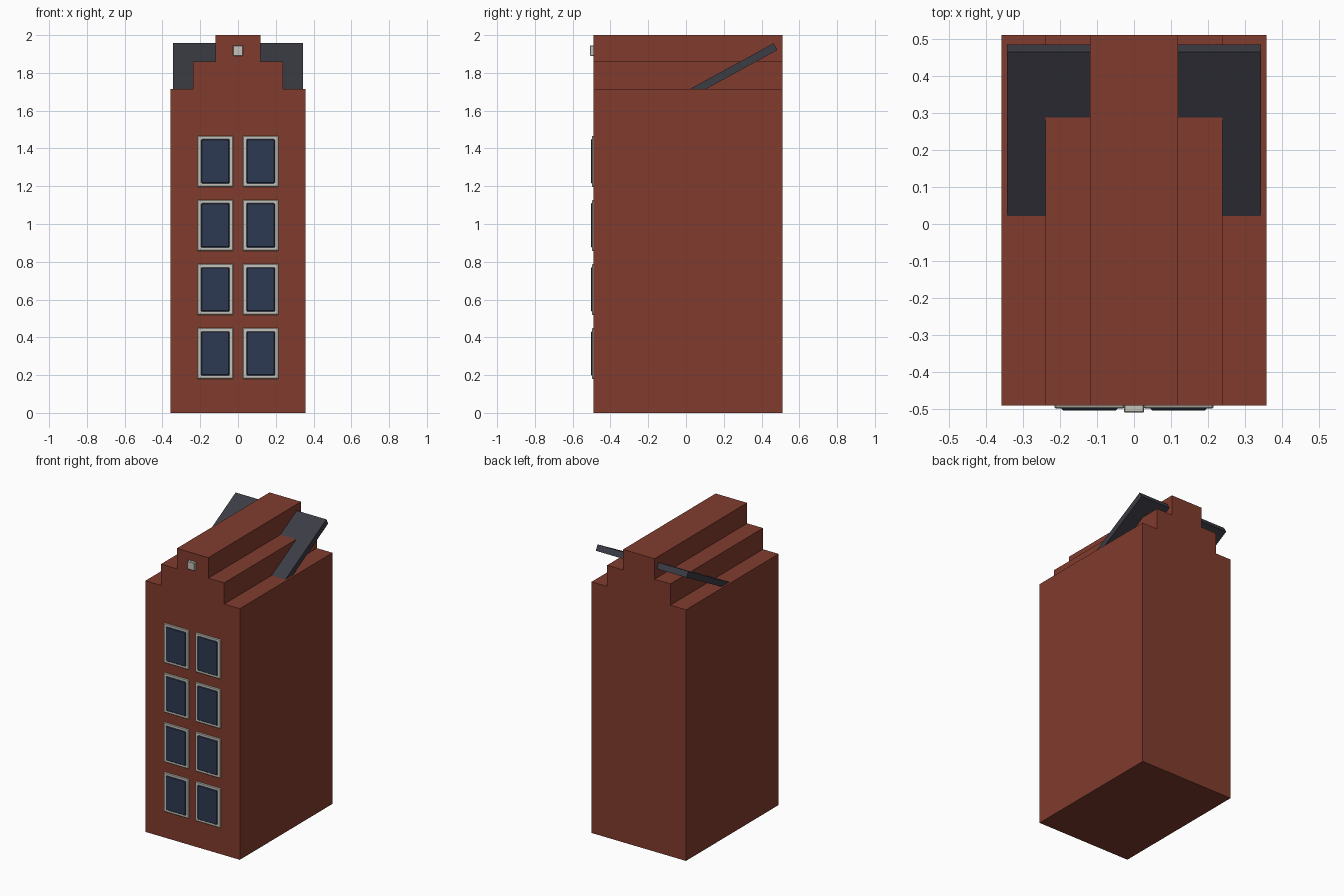
import bpy
import bmesh
from math import atan2, cos, sin

if "Cube" in bpy.data.objects:
    bpy.data.objects.remove(bpy.data.objects["Cube"], do_unlink=True)


def material(name, rgb):
    mat = bpy.data.materials.new(name)
    mat.use_nodes = True
    mat.diffuse_color = (*rgb, 1)
    mat.node_tree.nodes["Principled BSDF"].inputs["Base Color"].default_value = (*rgb, 1)
    return mat


brick = material("red brick", (0.22, 0.045, 0.027))
slate = material("dark slate", (0.045, 0.045, 0.06))
glass = material("blue glass", (0.026, 0.042, 0.088))
stone = material("pale stone", (0.56, 0.54, 0.48))

FRONT, BACK, HALF = -0.49, 0.51, 0.357


def finish(name, bm, mat, bevel=0):
    bmesh.ops.recalc_face_normals(bm, faces=bm.faces)
    mesh = bpy.data.meshes.new(name)
    bm.to_mesh(mesh)
    bm.free()
    mesh.materials.append(mat)
    obj = bpy.data.objects.new(name, mesh)
    bpy.context.collection.objects.link(obj)
    if bevel:
        mod = obj.modifiers.new("soft edges", "BEVEL")
        mod.width, mod.segments = bevel, 1
    return obj


def box(name, low, high, mat, bevel=0):
    bm = bmesh.new()
    bmesh.ops.create_cube(bm, size=1)
    for v in bm.verts:
        v.co = [a + (c + 0.5) * (b - a) for c, a, b in zip(v.co, low, high)]
    return finish(name, bm, mat, bevel)


def prism(name, points, depth, mat):
    """Extrude a closed outline along the given vector."""
    bm = bmesh.new()
    face = bm.faces.new([bm.verts.new(p) for p in points])
    moved = bmesh.ops.extrude_face_region(bm, geom=[face], use_keep_orig=True)["geom"]
    bmesh.ops.translate(bm, vec=depth, verts=[g for g in moved if isinstance(g, bmesh.types.BMVert)])
    return finish(name, bm, mat)


# Main block
box("house_body", (-HALF, FRONT, 0), (HALF, BACK, 1.575), brick)

# Stepped gable running the whole depth
right = [(HALF, 1.575), (HALF, 1.715), (0.239, 1.715), (0.239, 1.86), (0.119, 1.86), (0.119, 2.0)]
outline = right + [(-x, z) for x, z in reversed(right)]
prism("stepped_gable", [(x, FRONT, z) for x, z in outline], (0, BACK - FRONT, 0), brick)

# Tilted roof slab passing through the gable
top_y, top_z, length, thick = 0.464, 1.957, 0.54, 0.041
a = atan2(0.239, 0.437)
along, down = (-cos(a), -sin(a)), (sin(a), -cos(a))
section = [(top_y + along[0] * s + down[0] * t, top_z + along[1] * s + down[1] * t)
           for s, t in ((0, 0), (length, 0), (length, thick), (0, thick))]
prism("roof_slab", [(-0.343, y, z) for y, z in section], (0.686, 0, 0), slate)

# Four rows of paired windows
for row in range(4):
    z = 0.315 + row * 0.339
    for side, x in (("left", 0.12), ("right", -0.12)):
        label = f"{side}_{row + 1}"
        box(f"window_frame_{label}", (x - 0.095, FRONT - 0.008, z - 0.135),
            (x + 0.095, FRONT + 0.01, z + 0.135), stone, 0.004)
        box(f"window_pane_{label}", (x - 0.075, FRONT - 0.013, z - 0.117),
            (x + 0.075, FRONT + 0.01, z + 0.117), glass, 0.004)

# Hoisting beam end in the gable
box("hoist_beam", (-0.027, -0.509, 1.89), (0.027, FRONT + 0.02, 1.945), stone, 0.003)
